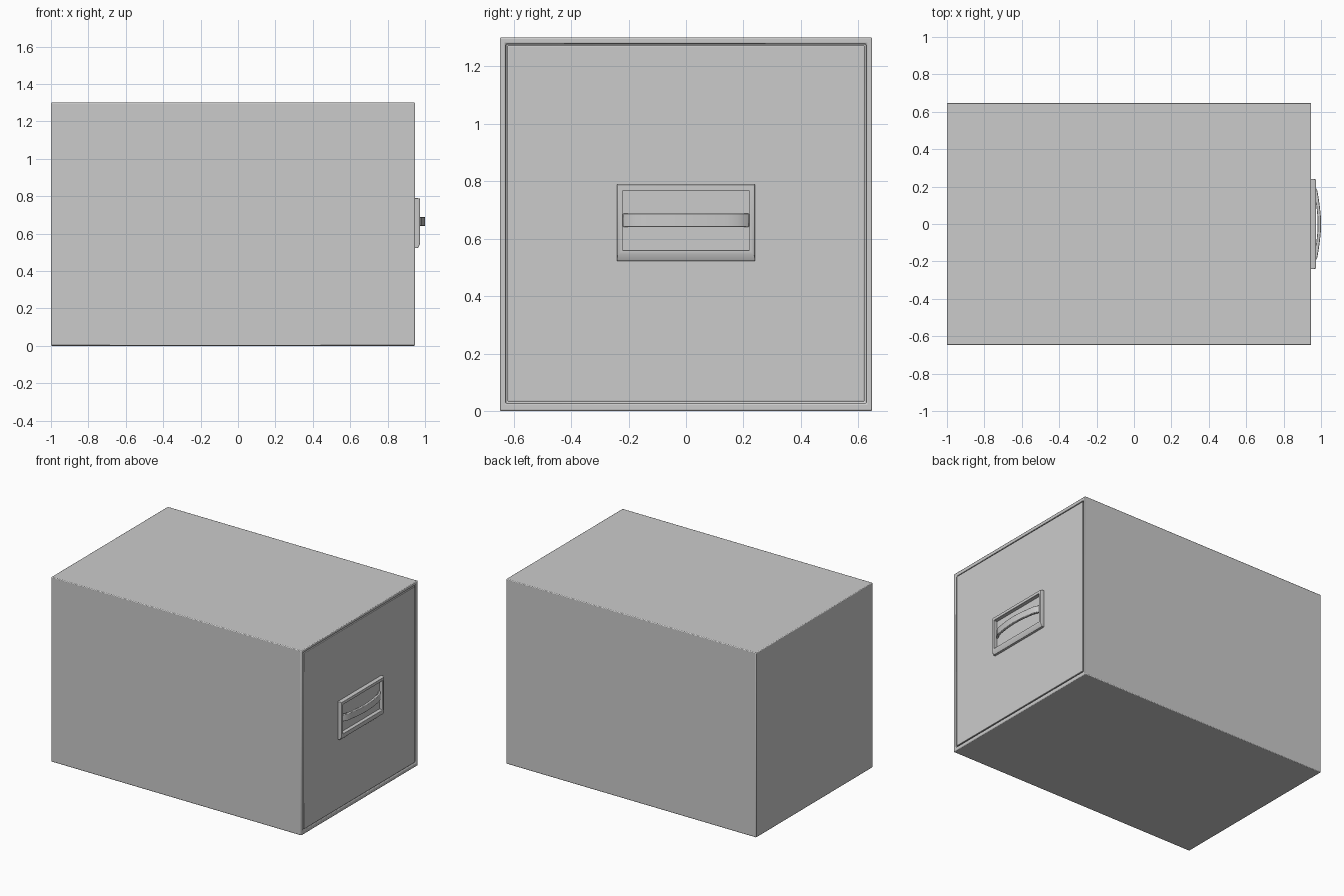
import bpy, bmesh

if "Cube" in bpy.data.objects:
    bpy.data.objects.remove(bpy.data.objects["Cube"])


def make_object(name, bm):
    bmesh.ops.recalc_face_normals(bm, faces=bm.faces)
    mesh = bpy.data.meshes.new(name)
    bm.to_mesh(mesh)
    bm.free()
    ob = bpy.data.objects.new(name, mesh)
    bpy.context.collection.objects.link(ob)
    return ob


def add_bevel(ob, width):
    mod = ob.modifiers.new("edge_bevel", "BEVEL")
    mod.width = width
    mod.segments = 2
    mod.limit_method = "ANGLE"


def ring_solid(name, rings, cyclic=False):
    """Skin rectangles (x, half width, bottom, top); cap ends or close the loop."""
    bm = bmesh.new()
    loops = [[bm.verts.new((x, y, z)) for y, z in
              ((-w, z0), (w, z0), (w, z1), (-w, z1))] for x, w, z0, z1 in rings]
    pairs = list(zip(loops, loops[1:]))
    if cyclic:
        pairs.append((loops[-1], loops[0]))
    else:
        bm.faces.new(loops[0])
        bm.faces.new(loops[-1])
    for a, b in pairs:
        for i in range(4):
            j = (i + 1) % 4
            bm.faces.new((a[i], a[j], b[j], b[i]))
    return make_object(name, bm)


# Cabinet case, hollow at the +x end
case = ring_solid("cabinet_case", [
    (-1.0, 0.648, 0.0, 1.3), (0.947, 0.648, 0.0, 1.3),
    (0.947, 0.627, 0.027, 1.278), (-0.97, 0.627, 0.027, 1.278)])
add_bevel(case, 0.005)

# Drawer filling the case, with a narrow gap all round
drawer = ring_solid("drawer", [
    (-0.95, 0.621, 0.033, 1.272), (0.946, 0.621, 0.033, 1.272)])
add_bevel(drawer, 0.003)

# Handle surround with a sloped lower border
surround = ring_solid("handle_surround", [
    (0.942, 0.241, 0.522, 0.789), (0.962, 0.241, 0.522, 0.789),
    (0.973, 0.237, 0.545, 0.786), (0.973, 0.221, 0.56, 0.766),
    (0.942, 0.221, 0.56, 0.766)], cyclic=True)
add_bevel(surround, 0.002)

# Bowed grip bar swept across the surround
half = [(0.219, 0.955), (0.205, 0.966), (0.18, 0.980), (0.14, 0.987),
        (0.09, 0.994), (0.045, 0.9985)]
path = [(-y, x) for y, x in half] + [(0.0, 1.0)] + half[::-1]
bm = bmesh.new()
sections = [[bm.verts.new((px, y, z)) for px, z in
             ((x - 0.018, 0.64), (x, 0.64), (x, 0.688), (x - 0.018, 0.688))]
            for y, x in path]
for a, b in zip(sections, sections[1:]):
    for i in range(4):
        j = (i + 1) % 4
        bm.faces.new((a[i], a[j], b[j], b[i]))
bm.faces.new(sections[0])
bm.faces.new(sections[-1])
grip = make_object("handle_grip", bm)
add_bevel(grip, 0.003)

# Smooth shading with sharp corners kept
for ob in (case, drawer, surround, grip):
    bpy.ops.object.select_all(action="DESELECT")
    ob.select_set(True)
    bpy.context.view_layer.objects.active = ob
    bpy.ops.object.shade_smooth_by_angle(angle=0.5)
